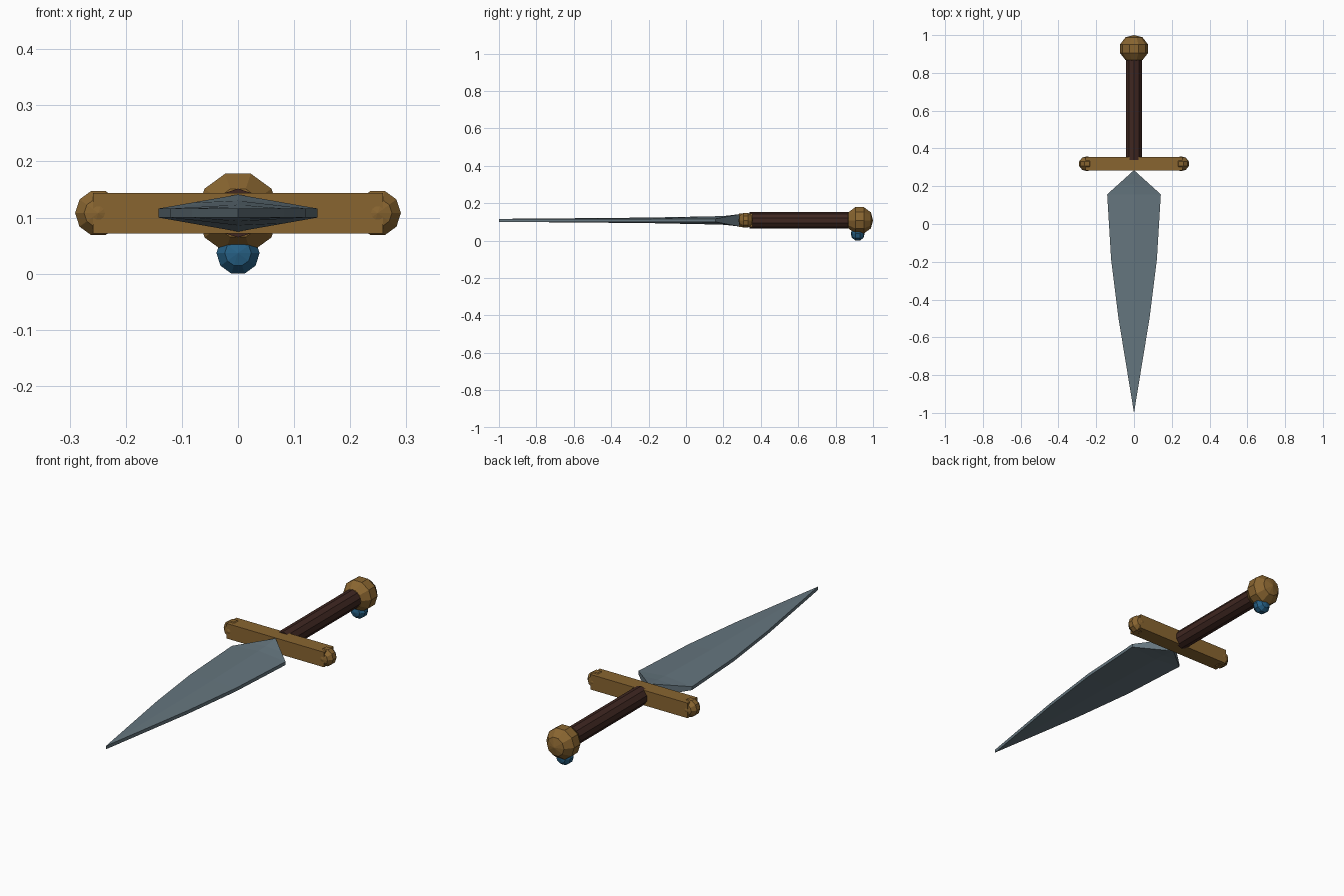
import bpy, bmesh, math

if "Cube" in bpy.data.objects:
    bpy.data.objects.remove(bpy.data.objects["Cube"])

ZC = 0.108  # height of the dagger's long axis


def material(name, rgb):
    m = bpy.data.materials.new(name)
    m.diffuse_color = (*rgb, 1)
    m.use_nodes = True
    m.node_tree.nodes["Principled BSDF"].inputs["Base Color"].default_value = m.diffuse_color
    return m


STEEL = material("steel", (0.13, 0.18, 0.21))
GOLD = material("gold", (0.25, 0.13, 0.03))
LEATHER = material("leather", (0.05, 0.02, 0.015))
BLUE = material("blue_stone", (0.02, 0.12, 0.24))


def finish(bm, name, mat):
    bmesh.ops.remove_doubles(bm, verts=bm.verts, dist=1e-5)
    bmesh.ops.recalc_face_normals(bm, faces=bm.faces)
    mesh = bpy.data.meshes.new(name)
    bm.to_mesh(mesh)
    bm.free()
    mesh.materials.append(mat)
    ob = bpy.data.objects.new(name, mesh)
    bpy.context.collection.objects.link(ob)
    return ob


def loft(name, rings, mat):
    """Skin a list of equal-length point rings and cap both ends."""
    bm = bmesh.new()
    loops = [[bm.verts.new(p) for p in ring] for ring in rings]
    n = len(loops[0])
    for a, b in zip(loops, loops[1:]):
        for i in range(n):
            j = (i + 1) % n
            bm.faces.new((a[i], a[j], b[j], b[i]))
    bm.faces.new(loops[0])
    bm.faces.new(loops[-1])
    return finish(bm, name, mat)


def lathe_y(name, profile, centre, mat, sides=10, start=0.0):
    """Turn (radius, offset) pairs around an axis running along y."""
    cx, cy, cz = centre
    angles = [start + 2 * math.pi * i / sides for i in range(sides)]
    rings = [[(cx + r * math.cos(a), cy + h, cz + r * math.sin(a)) for a in angles]
             for r, h in profile]
    return loft(name, rings, mat)


def ball(name, radius, half_length, centre, mat):
    """Faceted ball with ten sides and five bands."""
    half = [(0.002, 1.0), (0.61, 0.84), (1.0, 0.32)]
    shape = half + [(r, -h) for r, h in reversed(half)]
    return lathe_y(name, [(r * radius, h * half_length) for r, h in shape], centre, mat)


# Blade: y, half width, half thickness at the edge, half thickness at the spine
stations = [(-1.0, 0.0, 0.008, 0.008), (-0.5, 0.082, 0.008, 0.012),
            (-0.19, 0.121, 0.008, 0.015), (0.157, 0.142, 0.008, 0.022),
            (0.21, 0.083, 0.0184, 0.024), (0.285, 0.0, 0.033, 0.033)]
loft("blade", [[(0, y, ZC - s), (w, y, ZC - e), (w, y, ZC + e),
                (0, y, ZC + s), (-w, y, ZC + e), (-w, y, ZC - e)]
               for y, w, e, s in stations], STEEL)

# Cross guard with a ball at each end
loft("guard", [[(x, 0.283, ZC - 0.036), (x, 0.356, ZC - 0.036),
                (x, 0.356, ZC + 0.036), (x, 0.283, ZC + 0.036)]
               for x in (-0.258, 0.258)], GOLD)
for side, label in ((-1, "left"), (1, "right")):
    ball("guard_ball_" + label, 0.0413, 0.039, (side * 0.249, 0.319, ZC), GOLD)

# Grip
lathe_y("grip", [(0.0435, 0.34), (0.0435, 0.88)], (0, 0, ZC), LEATHER, start=math.pi / 2)

# Pommel and the stone set in its underside
ball("pommel", 0.0738, 0.072, (0, 0.928, ZC), GOLD)
ball("pommel_stone", 0.0385, 0.037, (0, 0.918, 0.0367), BLUE)
